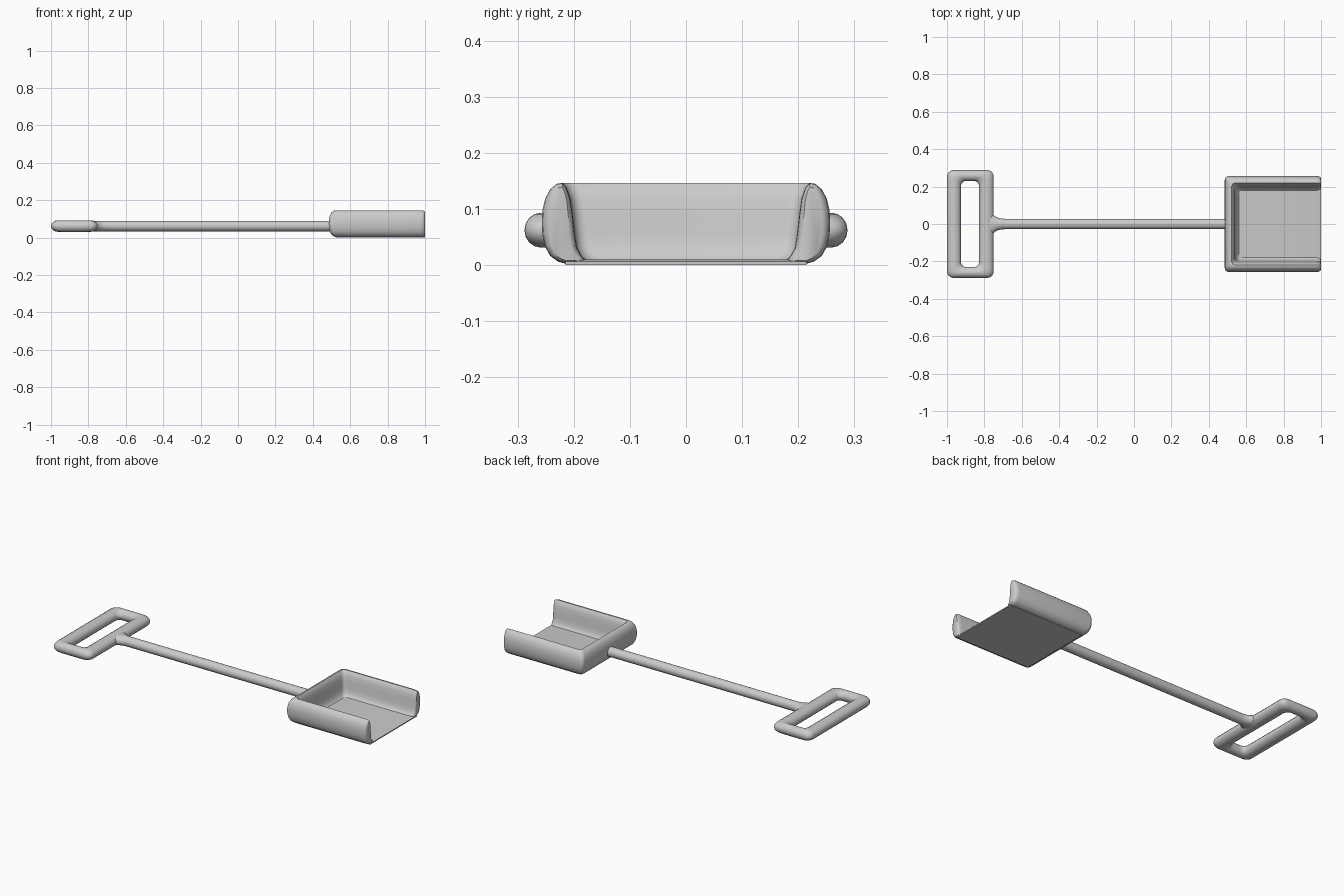
import bpy, bmesh
from math import sin, cos, pi, radians

if "Cube" in bpy.data.objects:
    bpy.data.objects.remove(bpy.data.objects["Cube"])


def mesh_from_rings(name, rings, closed_path, angle=40):
    """Skin closed rings of points; cap the ends when the path is open."""
    bm = bmesh.new()
    vs = [[bm.verts.new(p) for p in ring] for ring in rings]
    n, m = len(vs), len(vs[0])
    for i in range(n if closed_path else n - 1):
        a, b = vs[i], vs[(i + 1) % n]
        for j in range(m):
            k = (j + 1) % m
            bm.faces.new((a[j], a[k], b[k], b[j]))
    if not closed_path:
        bm.faces.new(vs[0][::-1])
        bm.faces.new(vs[-1])
    bmesh.ops.recalc_face_normals(bm, faces=bm.faces)
    me = bpy.data.meshes.new(name)
    bm.to_mesh(me)
    bm.free()
    ob = bpy.data.objects.new(name, me)
    bpy.context.collection.objects.link(ob)
    bpy.ops.object.select_all(action='DESELECT')
    ob.select_set(True)
    bpy.context.view_layer.objects.active = ob
    bpy.ops.object.shade_smooth_by_angle(angle=radians(angle))
    return ob


def rounded_rect(x0, x1, y0, y1, r, seg=6):
    pts = []
    corners = ((x1 - r, y1 - r), (x0 + r, y1 - r), (x0 + r, y0 + r), (x1 - r, y0 + r))
    for c, (cx, cy) in enumerate(corners):
        for s in range(seg + 1):
            a = (c + s / seg) * pi / 2
            pts.append((cx + r * cos(a), cy + r * sin(a)))
    return pts


MID_Z = 0.062

# Grip: rounded tube frame between an outer and an inner outline
outer = rounded_rect(-1.0, -0.75, -0.288, 0.288, 0.035)
inner = rounded_rect(-0.925, -0.828, -0.23, 0.23, 0.028)
rings = []
for (ox, oy), (ix, iy) in zip(outer, inner):
    ring = []
    for k in range(16):
        t = 2 * pi * k / 16
        f = 0.5 + 0.5 * cos(t)
        ring.append((ix + (ox - ix) * f, iy + (oy - iy) * f, MID_Z + 0.031 * sin(t)))
    rings.append(ring)
mesh_from_rings("grip", rings, True)

# Shaft: round rod flaring sideways where it meets the grip
stations = [(-0.785, 0.066), (-0.755, 0.055), (-0.745, 0.043), (-0.73, 0.034),
            (-0.71, 0.029), (-0.69, 0.028), (0.51, 0.028)]
rings = [[(x, w * cos(2 * pi * k / 20), MID_Z + 0.028 * sin(2 * pi * k / 20))
          for k in range(20)] for x, w in stations]
mesh_from_rings("shaft", rings, False)

# Scoop walls: one profile (distance from centre, height) swept round three sides
profile = [(0.21, 0.001), (0.228, 0.006), (0.242, 0.016), (0.251, 0.032), (0.256, 0.055),
           (0.257, 0.075), (0.256, 0.097), (0.251, 0.118), (0.242, 0.135), (0.23, 0.145),
           (0.22, 0.146), (0.213, 0.138), (0.206, 0.118), (0.202, 0.09), (0.198, 0.055),
           (0.194, 0.03), (0.186, 0.015), (0.18, 0.01), (0.18, 0.001)]
CX, R = 0.742, 0.022


def side_ring(sign, x, shrink):
    return [(x, sign * (0.222 + (d - 0.222) * shrink), 0.072 + (z - 0.072) * (0.75 + 0.25 * shrink))
            for d, z in profile]


def corner_ring(sign, a):
    return [(CX - (d - R) - R * sin(a), sign * (d - R + R * cos(a)), z) for d, z in profile]


ends = [(1.0, 0.6), (0.996, 0.8), (0.988, 0.95), (0.975, 1.0)]
angles = [i * pi / 12 for i in range(7)]
rings = [side_ring(1, x, s) for x, s in ends] + [corner_ring(1, a) for a in angles]
rings += [corner_ring(-1, a) for a in angles[::-1]] + [side_ring(-1, x, s) for x, s in ends[::-1]]
mesh_from_rings("scoop_walls", rings, False)

# Scoop floor: thin plate under the walls, open at the front lip
floor_rings = [[(x, -0.215, 0), (x, 0.215, 0), (x, 0.215, z), (x, -0.215, z)]
               for x, z in ((0.525, 0.01), (0.985, 0.01), (1.0, 0.006))]
mesh_from_rings("scoop_floor", floor_rings, False, 20)
